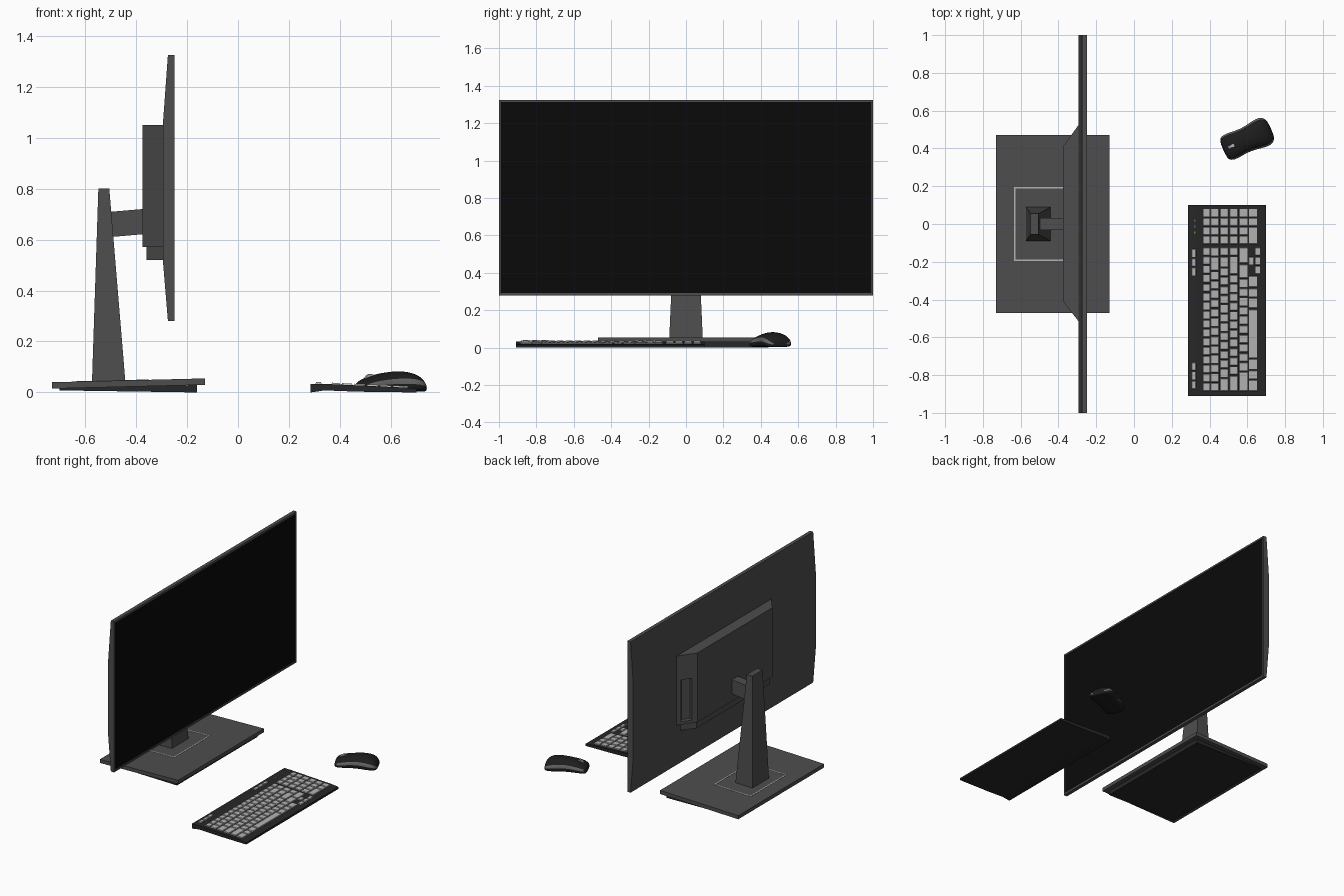
import bpy, bmesh, math
from mathutils import Vector, Matrix

if "Cube" in bpy.data.objects:
    bpy.data.objects.remove(bpy.data.objects["Cube"])


def material(name, v):
    m = bpy.data.materials.new(name)
    c = v if isinstance(v, tuple) else (v, v, v)
    m.diffuse_color = (*c, 1)
    m.use_nodes = True
    m.node_tree.nodes["Principled BSDF"].inputs["Base Color"].default_value = m.diffuse_color
    return m


CASE = material("case_grey", 0.075)
DARK = material("dark_plastic", 0.02)
SCREEN = material("screen_black", 0.003)
KEY = material("key_grey", 0.45)
SHELL = material("mouse_black", 0.012)
BAND = material("band_grey", 0.13)
GREEN = material("led_green", (0.08, 0.35, 0.06))


def finish(name, bm, *mats):
    bmesh.ops.recalc_face_normals(bm, faces=bm.faces)
    me = bpy.data.meshes.new(name)
    bm.to_mesh(me)
    bm.free()
    for m in mats:
        me.materials.append(m)
    ob = bpy.data.objects.new(name, me)
    bpy.context.scene.collection.objects.link(ob)
    return ob


def loft(bm, a, b):
    """Closed solid between two matching outlines."""
    va, vb = [bm.verts.new(p) for p in a], [bm.verts.new(p) for p in b]
    n = len(va)
    bm.faces.new(va)
    bm.faces.new(vb)
    for i in range(n):
        j = (i + 1) % n
        bm.faces.new((va[i], va[j], vb[j], vb[i]))


def side_prism(pts, y0, y1):
    """Profile in x,z extruded along y."""
    bm = bmesh.new()
    loft(bm, [(x, y0, z) for x, z in pts], [(x, y1, z) for x, z in pts])
    bmesh.ops.recalc_face_normals(bm, faces=bm.faces)
    return bm


def plan_prism(pts, z0, z1):
    """Plan in x,y extruded along z."""
    bm = bmesh.new()
    loft(bm, [(x, y, z0) for x, y in pts], [(x, y, z1) for x, y in pts])
    bmesh.ops.recalc_face_normals(bm, faces=bm.faces)
    return bm


def rect(x0, x1, y0, y1, zf):
    return [(x, y, zf(x)) for x, y in ((x0, y0), (x1, y0), (x1, y1), (x0, y1))]


def box(bm, x0, x1, y0, y1, zf, h, inset=0.0):
    """Block standing on the sloped surface zf(x)."""
    i = inset
    loft(bm, rect(x0, x1, y0, y1, zf),
         rect(x0 + i, x1 - i, y0 + i, y1 - i, lambda x: zf(x) + h))


# Stand: foot, tilted base, inlay frame, column, arm
finish("base_foot", side_prism([(-.70, .008), (-.16, 0), (-.16, .029), (-.70, .017)],
                               -.44, .44), DARK)
finish("base_plate", side_prism([(-.73, .015), (-.13, .03), (-.13, .055), (-.73, .04)],
                                -.47, .47), CASE)


def base_top(x):
    return .04 + .025 * (x + .73)


bm = bmesh.new()
X0, X1, Y, W = -.635, -.35, .197, .008
for x0, x1, y0, y1 in ((X0, X0 + W, -Y, Y), (X1 - W, X1, -Y, Y),
                       (X0 + W, X1 - W, -Y, W - Y), (X0 + W, X1 - W, Y - W, Y)):
    box(bm, x0, x1, y0, y1, base_top, .0015)
finish("base_inlay_frame", bm, KEY)

bm = bmesh.new()
loft(bm, rect(-.573, -.442, -.09, .09, lambda x: .042),
     rect(-.548, -.505, -.056, .056, lambda x: .80))
finish("stand_column", bm, CASE)
finish("stand_arm", side_prism([(-.50, .61), (-.37, .621), (-.37, .72), (-.51, .708)],
                               -.033, .033), CASE)

# Display panel with recessed screen
bm = side_prism([(-.25, .28), (-.25, 1.325), (-.275, 1.325), (-.295, 1.05),
                 (-.295, .52), (-.275, .28)], -1, 1)
front = max(bm.faces, key=lambda f: f.calc_center_median().x)
bmesh.ops.inset_region(bm, faces=[front], thickness=.017)
bmesh.ops.inset_region(bm, faces=[front], thickness=.001, depth=-.004)
front.material_index = 1
finish("display_panel", bm, CASE, SCREEN)

# Rear housing with a port slot on its +y slanted side
bm = plan_prism([(-.29, -.52), (-.29, .53), (-.375, .41), (-.375, -.41)], .57, 1.05)
bm.faces.ensure_lookup_table()
side = max(bm.faces, key=lambda f: f.calc_center_median().y)
n, c = side.normal.copy(), side.calc_center_median()
bmesh.ops.inset_region(bm, faces=[side], thickness=.02)
u = Vector((0, 0, 1)).cross(n)
for v in side.verts:
    d = v.co - c
    v.co = c + u * math.copysign(.036, d.dot(u)) + Vector((0, 0, math.copysign(.145, d.z) - .075))
slot = bmesh.ops.extrude_discrete_faces(bm, faces=[side])["faces"][0]
bmesh.ops.translate(bm, verts=list(slot.verts), vec=-n * .03)
finish("rear_housing", bm, CASE)
finish("rear_lower_strip", plan_prism([(-.29, -.49), (-.29, .49), (-.36, .40), (-.36, -.40)],
                                      .52, .57), CASE)

# Keyboard body
finish("keyboard_body", side_prism(
    [(.285, 0), (.285, .034), (.33, .034), (.66, .019), (.70, .014), (.70, 0),
     (.47, .003), (.34, .008)], -.91, .10), DARK)


def deck(x):
    return .034 - (x - .33) * .0455 if x > .33 else .034


def key_row(bm, x0, x1, y0, y1, widths):
    unit, y, g = (y1 - y0) / sum(widths), y0, .0035
    for w in widths:
        box(bm, x0, x1, y + g, y + w * unit - g, deck, .006, .002)
        y += w * unit


# Main key block: key widths for each row
bm = bmesh.new()
rows = [[1] * 16, [1] * 13 + [1.6, 1], [1.5] + [1] * 12 + [1.2, 1],
        [1.8] + [1] * 11 + [2, 1], [2.2] + [1] * 10 + [1.6, 1.8],
        [1.3, 1, 1.2, 5.2, 1.2, 1, 1.3]]
spans = [(.367, .401), (.406, .449), (.455, .500), (.506, .551), (.557, .602), (.608, .652)]
for k, ((x0, x1), ws) in enumerate(zip(spans, rows)):
    key_row(bm, x0, x1, -.888, -.272 if k == 5 else -.122, ws)
finish("main_keys", bm, KEY)

# Number pad
bm = bmesh.new()
for k, (x0, x1) in enumerate(spans):
    key_row(bm, x0, x1, -.11, .084, [2, 1, 1] if k == 5 else [1] * 4)
finish("number_pad_keys", bm, KEY)

# Arrow keys and media keys
bm = bmesh.new()
key_row(bm, .642, .668, -.268, -.122, [1] * 3)
key_row(bm, .606, .634, -.219, -.171, [1])
finish("arrow_keys", bm, KEY)
bm = bmesh.new()
for y0 in (-.877, -.277):
    key_row(bm, .304, .328, y0, y0 + .147, [1] * 3)
finish("media_keys", bm, KEY)
for i, y in enumerate((-.045, -.013, .019)):
    bm = bmesh.new()
    box(bm, .318, .326, y - .005, y + .005, deck, .001)
    finish(f"indicator_light_{i + 1}", bm, GREEN if i == 0 else BAND)

# Mouse: cross-sections lofted along its length (position, half width, height)
stations = [(-.137, .045, .032), (-.122, .070, .047), (-.08, .073, .066), (-.02, .064, .078),
            (.04, .071, .084), (.09, .082, .077), (.124, .072, .058), (.141, .046, .028)]
half = [(.82, 0), (1, .12), (1, .38), (.93, .62), (.6, .92), (0, 1)]
section = half + [(-a, b) for a, b in half[-2::-1]]
place = Matrix.Translation((.597, .448, .003)) @ Matrix.Rotation(math.radians(24), 4, 'Z')
bm = bmesh.new()
rings = [[bm.verts.new((s, a * w, b * h)) for a, b in section] for s, w, h in stations]
N = len(section)
for k in range(len(rings) - 1):
    for i in range(N):
        j = (i + 1) % N
        f = bm.faces.new((rings[k][i], rings[k][j], rings[k + 1][j], rings[k + 1][i]))
        f.material_index = 1 if i in (2, 7) and k >= 1 else 0
bm.faces.new(rings[0])
bm.faces.new(rings[-1])
for f in bm.faces:
    f.smooth = True
mouse = finish("mouse_body", bm, SHELL, BAND)
mouse.matrix_world = place
mouse.modifiers.new("smooth", 'SUBSURF').levels = 2
mouse.modifiers["smooth"].render_levels = 2

# Scroll wheel
bm = bmesh.new()
bmesh.ops.create_cone(bm, cap_ends=True, segments=24, radius1=.024, radius2=.024, depth=.016,
                      matrix=Matrix.Translation((-.085, 0, .045)) @ Matrix.Rotation(math.pi / 2, 4, 'X'))
for f in bm.faces:
    f.smooth = len(f.verts) == 4
finish("scroll_wheel", bm, KEY).matrix_world = place
